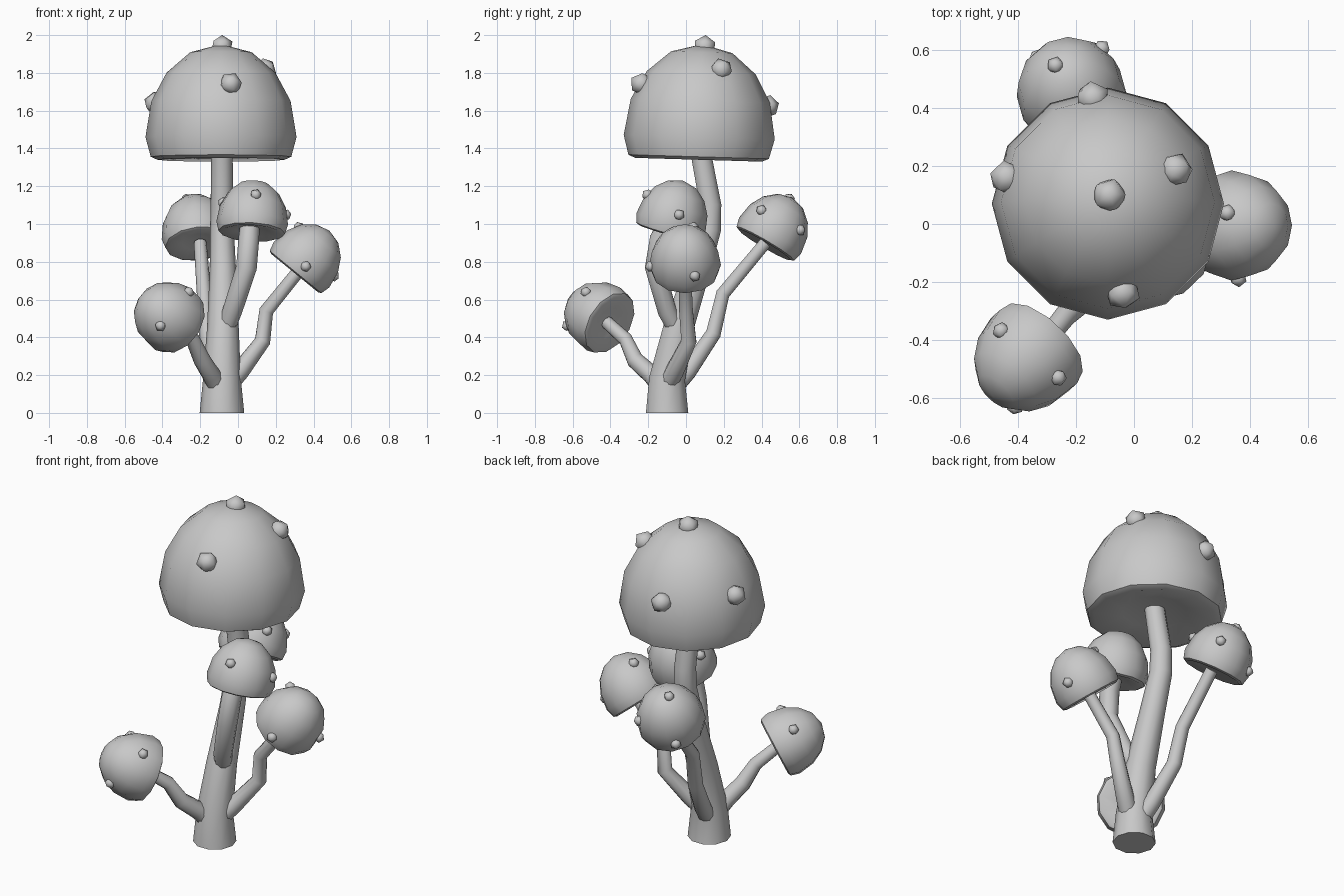
import bpy, bmesh, math
from mathutils import Vector

cube = bpy.data.objects.get("Cube")
if cube:
    bpy.data.objects.remove(cube, do_unlink=True)

GREY = 0.58
grey = bpy.data.materials.new("plain_grey")
grey.use_nodes = True
grey.diffuse_color = (GREY, GREY, GREY, 1)
grey.node_tree.nodes["Principled BSDF"].inputs["Base Color"].default_value = (GREY, GREY, GREY, 1)

UP = Vector((0, 0, 1))
STRETCH = 1.23   # dome height relative to its radius


def finish(name, bm, angle):
    bmesh.ops.recalc_face_normals(bm, faces=bm.faces)
    mesh = bpy.data.meshes.new(name)
    bm.to_mesh(mesh)
    bm.free()
    mesh.materials.append(grey)
    obj = bpy.data.objects.new(name, mesh)
    bpy.context.collection.objects.link(obj)
    bpy.ops.object.select_all(action='DESELECT')
    obj.select_set(True)
    bpy.context.view_layer.objects.active = obj
    bpy.ops.object.shade_smooth_by_angle(angle=math.radians(angle))
    return obj


def loft(bm, rings):
    # bridge equal rings of vertices with quads
    for a, b in zip(rings, rings[1:]):
        n = len(a)
        for i in range(n):
            bm.faces.new((a[i], a[(i + 1) % n], b[(i + 1) % n], b[i]))


def stem(name, path, sides=10):
    # tapered tube through (x, y, z, radius) points
    bm = bmesh.new()
    pts = [Vector(p[:3]) for p in path]
    rings = []
    for i, p in enumerate(pts):
        before = (p - pts[i - 1]).normalized() if i else Vector()
        after = (pts[i + 1] - p).normalized() if i + 1 < len(pts) else Vector()
        turn = UP.rotation_difference((before + after).normalized())
        ring = []
        for k in range(sides):
            a = math.tau * k / sides
            ring.append(bm.verts.new(p + turn @ Vector((math.cos(a), math.sin(a), 0)) * path[i][3]))
        rings.append(ring)
    loft(bm, rings)
    bm.faces.new(rings[0])
    bm.faces.new(rings[-1])
    return finish(name, bm, 60)


def cap(name, centre, axis, radius, sides=12):
    # hollowed underside, rounded rim, then a tall dome
    profile = [(0.45, -0.2), (0.84, -0.3), (0.93, -0.26)]
    for deg in (0, 23, 44, 66):
        a = math.radians(deg)
        profile.append((math.cos(a), STRETCH * math.sin(a)))
    bm = bmesh.new()
    rings = []
    for r, z in profile:
        rings.append([bm.verts.new((r * math.cos(math.tau * k / sides),
                                    r * math.sin(math.tau * k / sides), z)) for k in range(sides)])
    loft(bm, rings)
    for ring, z in ((rings[0], -0.17), (rings[-1], STRETCH)):
        tip = bm.verts.new((0, 0, z))
        for k in range(sides):
            bm.faces.new((ring[k], ring[(k + 1) % sides], tip))
    obj = finish(name, bm, 50)
    obj.location = centre
    obj.scale = (radius, radius, radius)
    obj.rotation_mode = 'QUATERNION'
    obj.rotation_quaternion = UP.rotation_difference(Vector(axis).normalized())


def wart(name, spot, centre, axis, radius, size):
    # small faceted bump, dropped onto the dome nearest to its spot
    axis = Vector(axis).normalized()
    d = Vector(spot) - Vector(centre)
    along = d.dot(axis)
    side = d - axis * along
    d /= math.sqrt((along / (STRETCH * radius)) ** 2 + (side.length / radius) ** 2)
    normal = (side + axis * (along / STRETCH ** 2)).normalized()
    bm = bmesh.new()
    bmesh.ops.create_icosphere(bm, subdivisions=1, radius=size)
    obj = finish(name, bm, 60)
    obj.location = Vector(centre) + d - normal * size * 0.2
    obj.rotation_mode = 'QUATERNION'
    obj.rotation_quaternion = UP.rotation_difference(normal)


def mushroom(name, centre, axis, radius, wart_size, path, spots):
    stem(name + "_stem", path)
    cap(name + "_cap", centre, axis, radius)
    for i, spot in enumerate(spots):
        wart(f"{name}_wart_{i + 1}", spot, centre, axis, radius, wart_size)


# Tall central mushroom
mushroom("main", (-0.09, 0.07, 1.46), (0, 0.03, 1), 0.4, 0.062,
         [(-0.085, -0.1, 0, 0.118), (-0.085, -0.1, 0.18, 0.1), (-0.08, -0.04, 0.45, 0.084),
          (-0.08, 0.06, 0.75, 0.07), (-0.085, 0.125, 0.97, 0.063),
          (-0.085, 0.13, 1.1, 0.06), (-0.085, 0.07, 1.42, 0.056)],
         [(-0.085, 0.1, 1.95), (-0.035, -0.26, 1.76), (0.16, 0.195, 1.84),
          (-0.46, 0.165, 1.65), (-0.145, 0.455, 1.63)])

# Low mushroom at the front right, facing outwards
mushroom("low_front", (-0.345, -0.437, 0.497), (-0.6, -0.65, 0.42), 0.19, 0.031,
         [(-0.1, -0.12, 0.12, 0.05), (-0.14, -0.18, 0.2, 0.05), (-0.19, -0.27, 0.28, 0.046),
          (-0.24, -0.32, 0.39, 0.038), (-0.32, -0.42, 0.48, 0.034)],
         [(-0.41, -0.63, 0.46), (-0.26, -0.53, 0.64), (-0.47, -0.36, 0.65)])

# Mushroom leaning to the left
mushroom("left", (0.336, -0.005, 0.784), (0.63, 0, 0.77), 0.19, 0.031,
         [(-0.05, -0.1, 0.15, 0.05), (0.01, -0.06, 0.22, 0.05), (0.13, 0.015, 0.38, 0.042),
          (0.15, 0, 0.54, 0.038), (0.32, -0.005, 0.75, 0.034)],
         [(0.36, -0.2, 0.775), (0.52, 0.05, 0.72), (0.32, 0.04, 0.99)])

# Upright mushroom at the front
mushroom("high_front", (0.075, -0.08, 1.005), (0.05, 0.28, 0.95), 0.19, 0.031,
         [(-0.07, -0.04, 0.42, 0.045), (-0.03, -0.1, 0.54, 0.052), (0.045, -0.165, 0.77, 0.055),
          (0.057, -0.14, 0.92, 0.055), (0.065, -0.09, 1.02, 0.05)],
         [(0.095, -0.21, 1.16), (0.26, -0.035, 1.05), (-0.09, -0.02, 1.12)])

# Mushroom leaning to the back
mushroom("back", (-0.215, 0.445, 0.938), (-0.1, 0.5, 0.85), 0.19, 0.031,
         [(-0.1, -0.06, 0.14, 0.05), (-0.12, 0.01, 0.22, 0.048), (-0.165, 0.145, 0.42, 0.042),
          (-0.18, 0.195, 0.63, 0.038), (-0.2, 0.42, 0.9, 0.034)],
         [(-0.06, 0.39, 1.1), (-0.1, 0.62, 0.97), (-0.27, 0.545, 1.13), (-0.34, 0.58, 0.87)])
